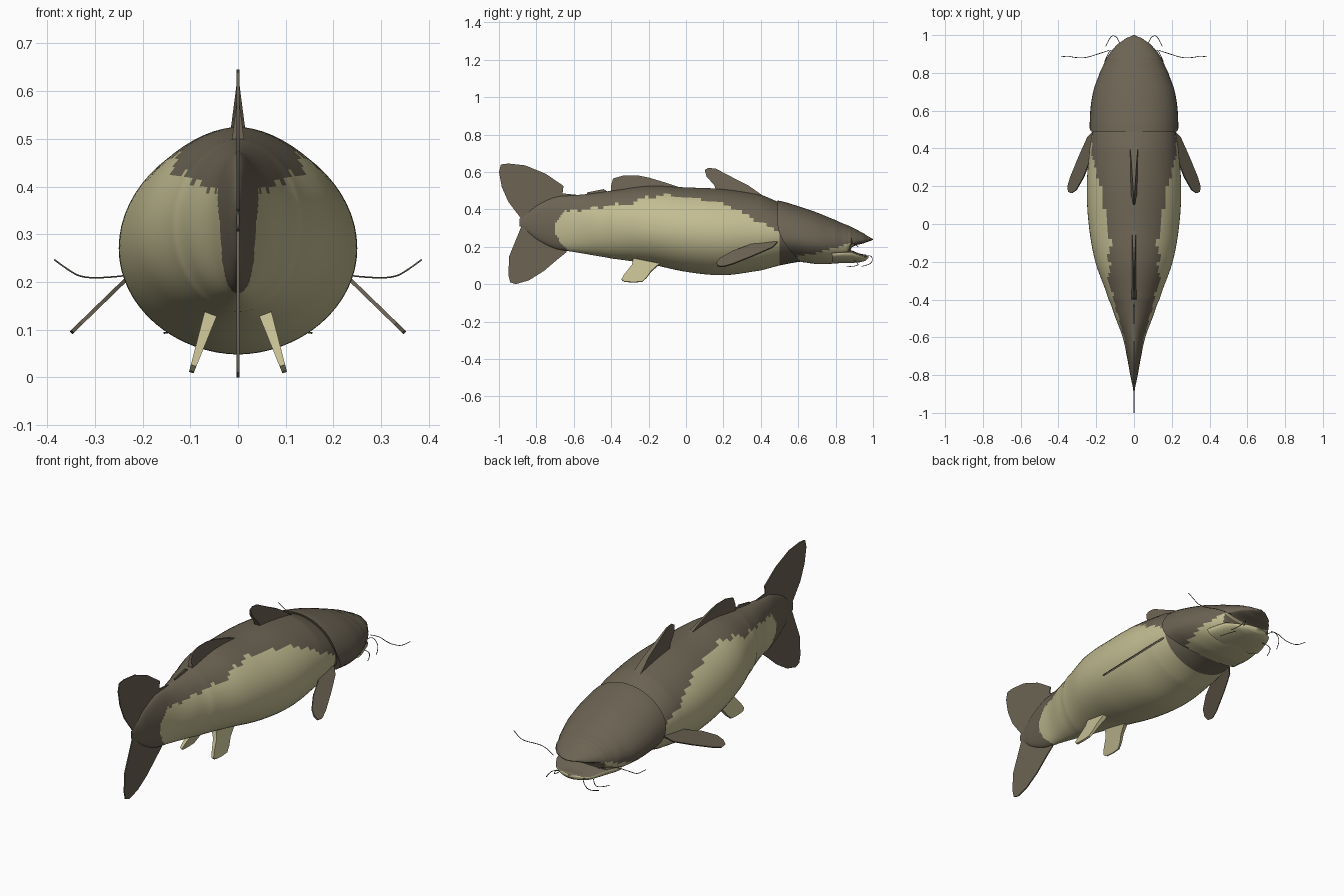
import bpy, bmesh, math
from mathutils import Vector

if "Cube" in bpy.data.objects:
    bpy.data.objects.remove(bpy.data.objects["Cube"])


def material(name, rgb):
    m = bpy.data.materials.new(name)
    m.diffuse_color = (*rgb, 1)
    m.use_nodes = True
    m.node_tree.nodes["Principled BSDF"].inputs["Base Color"].default_value = m.diffuse_color
    return m


BROWN = material("olive brown skin", (0.15, 0.127, 0.088))
TAN = material("pale tan belly", (0.55, 0.51, 0.29))


def lerp(table, y):
    """Piecewise linear lookup in an ascending (y, value) table."""
    if y <= table[0][0]:
        return table[0][1]
    for (a, u), (b, v) in zip(table, table[1:]):
        if y <= b:
            return u + (v - u) * (y - a) / (b - a)
    return table[-1][1]


def finish(bm, name, angle, rule=None):
    bmesh.ops.recalc_face_normals(bm, faces=bm.faces)
    if rule:
        for f in bm.faces:
            f.material_index = 1 if rule(f.calc_center_median(), f.normal) else 0
    me = bpy.data.meshes.new(name)
    bm.to_mesh(me)
    bm.free()
    me.materials.append(BROWN)
    me.materials.append(TAN)
    ob = bpy.data.objects.new(name, me)
    bpy.context.collection.objects.link(ob)
    bpy.ops.object.select_all(action='DESELECT')
    ob.select_set(True)
    bpy.context.view_layer.objects.active = ob
    bpy.ops.object.shade_smooth_by_angle(angle=math.radians(angle))
    return ob


def smooth_stations(st, steps):
    """Catmull-Rom between stations, clamped so nothing overshoots wildly."""
    out = []
    for i in range(len(st) - 1):
        p0, p1, p2, p3 = st[max(i - 1, 0)], st[i], st[i + 1], st[min(i + 2, len(st) - 1)]
        for k in range(steps):
            t = k / steps
            row = []
            for j, (a, b, c, d) in enumerate(zip(p0, p1, p2, p3)):
                v = 0.5 * (2 * b + (c - a) * t + (2 * a - 5 * b + 4 * c - d) * t * t
                           + (3 * b - a - 3 * c + d) * t ** 3)
                if j == 0:
                    v = b + (c - b) * t
                row.append(min(max(v, min(b, c)), max(b, c)))
            out.append(row)
    return out + [list(st[-1])]


def loft(name, stations, rule, steps=6, seg=48, power=1.15, shift=None):
    """Skin of oval rings; station = y, half width, widest z, top z, bottom z."""
    bm = bmesh.new()
    rings = []
    for y, w, zc, top, bot in smooth_stations(stations, steps):
        ring = []
        for i in range(seg):
            a = 2 * math.pi * i / seg
            s, c = math.sin(a), math.cos(a)
            p = power if c > 0 else 1.05
            x = w * math.copysign(abs(s) ** p, s)
            z = zc + c * ((top - zc) if c > 0 else (zc - bot))
            ring.append(bm.verts.new((x, y + (shift(y, z) if shift else 0), z)))
        rings.append(ring)
    for r, q in zip(rings, rings[1:]):
        for i in range(seg):
            j = (i + 1) % seg
            bm.faces.new((r[i], r[j], q[j], q[i]))
    bm.faces.new(rings[0])
    bm.faces.new(rings[-1])
    return finish(bm, name, 40, rule)


def fin(name, points, normal, half, rule=None):
    """Fin from an outline; half(point) is half the thickness there."""
    bm = bmesh.new()
    n = Vector(normal).normalized()
    sides = [[bm.verts.new(Vector(p) + n * half(p) * s) for p in points] for s in (1, -1)]
    bm.faces.new(sides[0])
    bm.faces.new(sides[1][::-1])
    for i in range(len(points)):
        j = (i + 1) % len(points)
        bm.faces.new((sides[0][i], sides[1][i], sides[1][j], sides[0][j]))
    return finish(bm, name, 30, rule)


# Body: pale flanks and belly under a dark back
flank = [(-.7, .33), (-.66, .38), (-.6, .395), (-.4, .42), (-.3, .43), (-.2, .47), (-.1, .475),
         (0, .465), (.2, .43), (.3, .38), (.4, .33), (.5, .28)]


def body_tan(c, n):
    ragged = .006 * math.sin(c.y * 47) + .004 * math.sin(c.y * 113)
    tail_end = -.7 + .07 * min(1, (abs(c.z - .3) / .12) ** 2)
    return c.z < lerp(flank, c.y) + ragged and tail_end < c.y < .5


loft("body", [
    (-.89, .003, .33, .35, .31), (-.8, .02, .33, .42, .24), (-.7, .038, .33, .465, .19),
    (-.6, .06, .33, .475, .172), (-.5, .097, .325, .485, .155), (-.4, .135, .32, .50, .137),
    (-.2, .205, .30, .525, .108), (0, .24, .28, .517, .066), (.2, .25, .27, .508, .048),
    (.4, .235, .27, .478, .073), (.5, .217, .265, .435, .1), (.63, .18, .25, .38, .122)],
    body_tan, steps=10, seg=64)

# Head: shell with slanted gill cover edge and overhanging upper jaw
jaw_line = [(.58, .145), (.7, .167), (.8, .195), (.9, .225)]


def gill_slant(y, z):
    return max(0, 1 - (y - .5) / .35) * .1 * (max(0, .31 - z) / .17) ** 1.6


loft("head", [
    (.49, .235, .25, .447, .118), (.6, .23, .24, .417, .108), (.7, .213, .23, .383, .108),
    (.8, .18, .22, .343, .112), (.86, .155, .215, .317, .12), (.885, .14, .223, .305, .195),
    (.95, .09, .232, .272, .218), (.985, .04, .238, .25, .23), (1, .004, .239, .242, .236)],
    lambda c, n: c.z < lerp(jaw_line, c.y) and .56 < c.y < .9 and n.y < .75,
    power=1.0, shift=gill_slant)

# Lower jaw: pale outside, dark mouth floor
loft("lower_jaw", [
    (.78, .17, .16, .19, .112), (.88, .14, .165, .182, .113), (.93, .108, .152, .163, .117),
    (.96, .062, .147, .158, .125), (.975, .008, .145, .15, .14)],
    lambda c, n: n.z < .6, power=1.0)


def mid(points):
    return [(0, y, z) for y, z in points]


# Fins along the midline
fin("dorsal_fin", mid([(.43, .46), (.33, .53), (.25, .57), (.16, .617), (.12, .622), (.1, .61),
                       (.11, .575), (.15, .53), (.17, .48)]),
    (1, 0, 0), lambda p: .002 + .13 * (.622 - p[2]))
fin("adipose_fin", mid([(.02, .50), (-.1, .54), (-.2, .57), (-.26, .582), (-.33, .582),
                        (-.39, .565), (-.4, .53), (-.4, .48)]),
    (1, 0, 0), lambda p: .002 + .13 * (.582 - p[2]))
fin("rear_finlet", mid([(-.4, .48), (-.44, .508), (-.53, .49), (-.53, .46)]),
    (1, 0, 0), lambda p: .003)
fin("tail_fin", mid([(-.55, .44), (-.56, .475), (-.66, .485), (-.655, .525), (-.75, .59),
                     (-.86, .635), (-.95, .645), (-.99, .64), (-1, .6), (-.985, .52),
                     (-.95, .44), (-.87, .335), (-.9, .26), (-.945, .15), (-.95, .05),
                     (-.94, .01), (-.91, 0), (-.84, .02), (-.76, .07), (-.69, .13),
                     (-.64, .17), (-.62, .22), (-.65, .33)]),
    (1, 0, 0), lambda p: .003)

# Paired fins and barbels
barbels = {
    "mouth_barbel": [(.13, .92, .2), (.19, .9, .22), (.26, .878, .21), (.32, .882, .208),
                     (.35, .89, .22), (.385, .885, .247)],
    "chin_barbel": [(.07, .94, .14), (.085, .985, .16), (.11, 1, .13), (.13, .985, .105),
                    (.15, .94, .095)],
    "throat_barbel": [(.09, .9, .125), (.115, .93, .105), (.14, .9, .095), (.155, .86, .093)],
}
for s, side in ((1, "right"), (-1, "left")):
    fin("pectoral_fin_" + side,
        [(s * x, y, .205 - (x - .235) * .97) for x, y in
         [(.215, .49), (.245, .46), (.29, .36), (.335, .25), (.35, .2), (.347, .17), (.33, .163),
          (.305, .18), (.265, .25), (.235, .33), (.215, .37)]],
        (s * .7, 0, .7), lambda p: .004)
    fin("pelvic_fin_" + side,
        [(s * (.055 + (.14 - z) * .33), y, z) for y, z in
         [(-.28, .14), (-.29, .1), (-.33, .05), (-.345, .025), (-.33, .013), (-.28, .01),
          (-.235, .013), (-.21, .035), (-.185, .07), (-.145, .105), (-.14, .14)]],
        (.95, 0, s * .3), lambda p: .005 + .07 * (p[2] - .01), lambda c, n: True)
    for name, pts in barbels.items():
        cu = bpy.data.curves.new(name + "_" + side, 'CURVE')
        cu.dimensions = '3D'
        cu.bevel_depth = .0018
        cu.bevel_resolution = 1
        sp = cu.splines.new('NURBS')
        sp.points.add(len(pts) - 1)
        for p, (x, y, z) in zip(sp.points, pts):
            p.co = (s * x, y, z, 1)
        sp.use_endpoint_u = True
        sp.order_u = 3
        cu.materials.append(BROWN)
        ob = bpy.data.objects.new(name + "_" + side, cu)
        bpy.context.collection.objects.link(ob)
